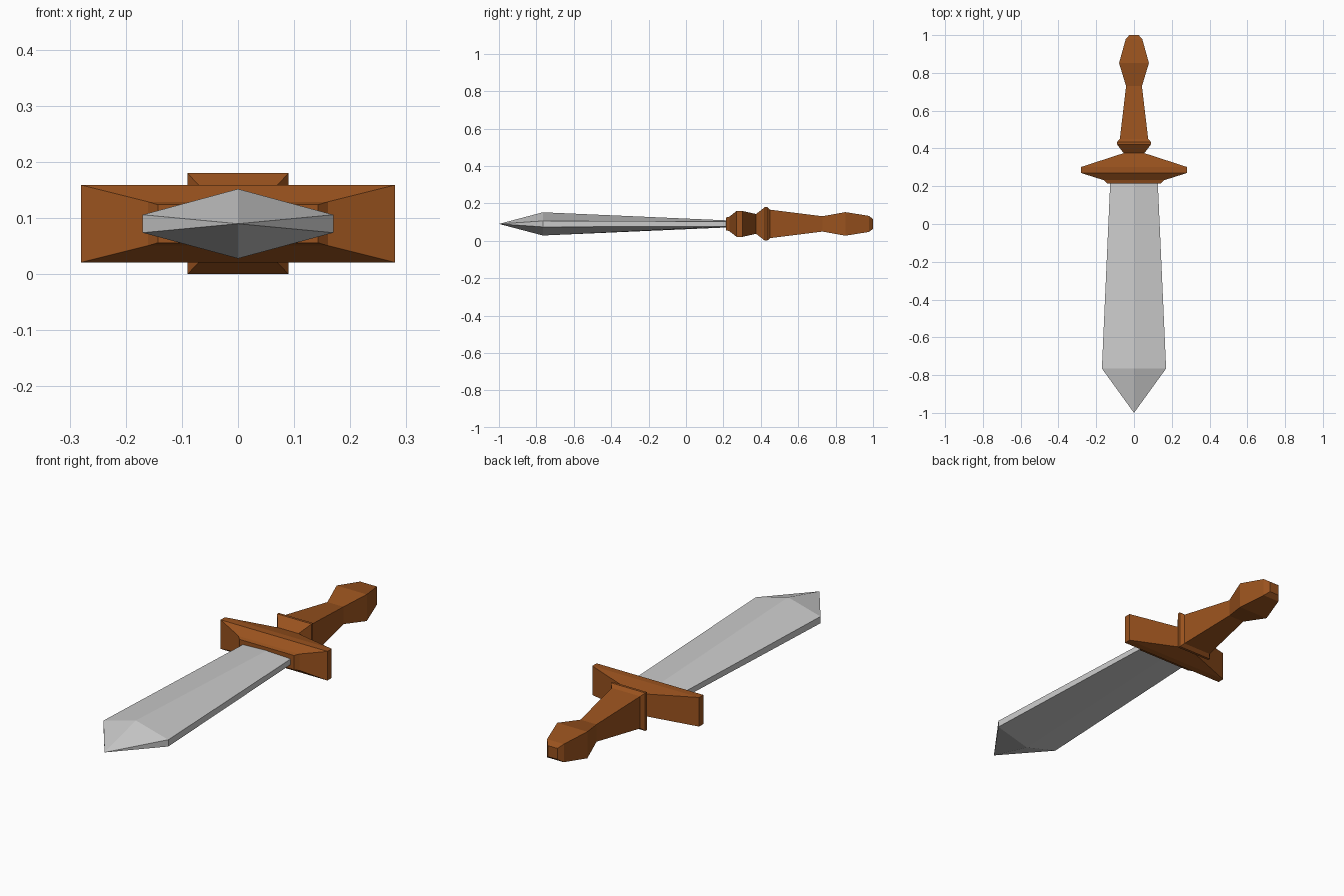
import bpy, bmesh

if "Cube" in bpy.data.objects:
    bpy.data.objects.remove(bpy.data.objects["Cube"])

ZC = 0.09  # height of the dagger's long axis


def loft(name, sections, mat=None):
    """Skin closed sections (lists of points along y); a one-point section is a tip."""
    bm = bmesh.new()
    rings = [[bm.verts.new(p) for p in s] for s in sections]
    for a, b in zip(rings, rings[1:]):
        n = max(len(a), len(b))
        for i in range(n):
            j = (i + 1) % n
            if len(a) == 1:
                bm.faces.new((a[0], b[j], b[i]))
            else:
                bm.faces.new((a[i], a[j], b[j], b[i]))
    for r in (rings[0], rings[-1]):
        if len(r) > 2:
            bm.faces.new(r)
    bmesh.ops.recalc_face_normals(bm, faces=bm.faces)
    me = bpy.data.meshes.new(name)
    bm.to_mesh(me)
    bm.free()
    ob = bpy.data.objects.new(name, me)
    bpy.context.collection.objects.link(ob)
    if mat:
        me.materials.append(mat)
    return ob


def rect(y, hx, hz):
    return [(sx * hx, y, ZC + sz * hz) for sx, sz in ((-1, -1), (1, -1), (1, 1), (-1, 1))]


def hexa(y, hx, edge, ridge):
    return [(hx, y, ZC - edge), (hx, y, ZC + edge), (0, y, ZC + ridge),
            (-hx, y, ZC + edge), (-hx, y, ZC - edge), (0, y, ZC - ridge)]


wood = bpy.data.materials.new("brown_wood")
wood.diffuse_color = (0.32, 0.085, 0.013, 1)
wood.use_nodes = True
wood.node_tree.nodes["Principled BSDF"].inputs["Base Color"].default_value = wood.diffuse_color

# Blade: hexagonal section with a central ridge and pointed tip
loft("blade", [[(0, -1.0, ZC)], hexa(-0.765, 0.17, 0.016, 0.062),
               hexa(0.24, 0.125, 0.013, 0.018)])

# Crossguard tapering to the neck
loft("crossguard", [rect(0.215, 0.143, 0.034), rect(0.232, 0.16, 0.039),
                    rect(0.27, 0.28, 0.069), rect(0.302, 0.28, 0.069),
                    rect(0.375, 0.055, 0.053)], wood)

# Collar flaring up behind the guard
loft("collar", [rect(0.375, 0.055, 0.053), rect(0.422, 0.09, 0.09),
                rect(0.434, 0.09, 0.09), rect(0.45, 0.075, 0.076)], wood)

# Grip and pommel
loft("grip", [rect(0.45, 0.075, 0.076), rect(0.73, 0.042, 0.041),
              rect(0.852, 0.079, 0.063), rect(0.978, 0.044, 0.043),
              rect(1.0, 0.025, 0.026)], wood)
